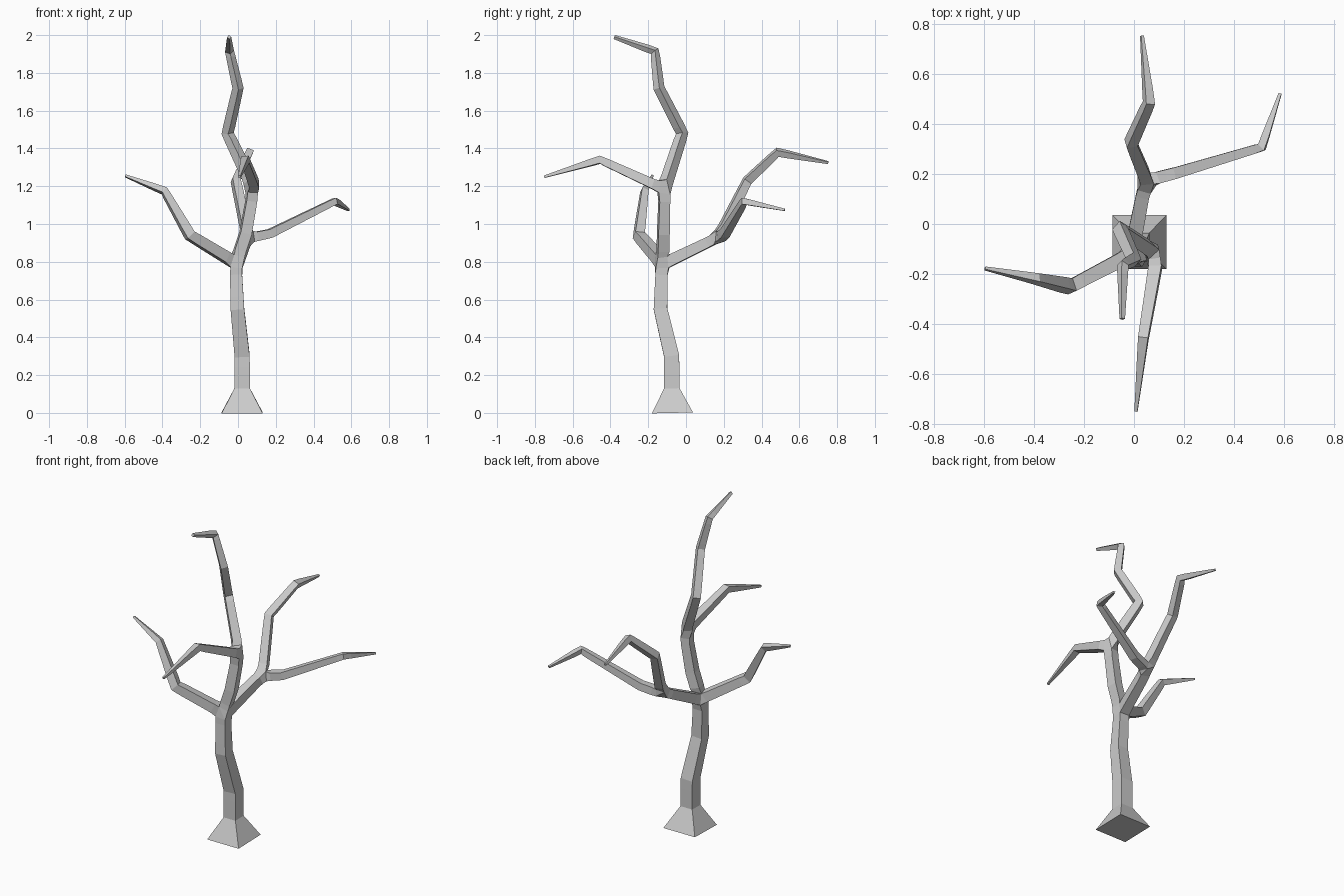
import bpy

# Each limb: list of (x, y, z, half width); limbs after the first start at a fork
fork_low = (-0.01, -0.125, 0.795, 0.032)
fork_top = (0.075, -0.115, 1.195, 0.028)
fork_back = (0.05, 0.165, 0.928, 0.027)

limbs = [
    # flared trunk up to the lower fork
    [(0.022, -0.072, 0, 0.109), (0.022, -0.075, 0.13, 0.041), (0.022, -0.076, 0.30, 0.04),
     (-0.003, -0.135, 0.55, 0.036), (-0.01, -0.13, 0.73, 0.032), fork_low],
    # upper trunk to the upper fork
    [fork_low, (0.01, -0.122, 0.86, 0.03), (0.04, -0.12, 0.95, 0.03),
     (0.07, -0.115, 1.12, 0.028), fork_top],
    # crown leader
    [fork_top, (0.055, -0.095, 1.25, 0.026), (-0.055, -0.02, 1.48, 0.023),
     (0.0, -0.143, 1.72, 0.021), (-0.045, -0.165, 1.915, 0.017), (-0.047, -0.38, 1.99, 0.008)],
    # front branch
    [fork_top, (0.085, -0.175, 1.212, 0.026), (0.038, -0.455, 1.34, 0.02),
     (0.008, -0.75, 1.25, 0.006)],
    # left branch
    [fork_low, (-0.065, -0.15, 0.825, 0.029), (-0.255, -0.25, 0.94, 0.026),
     (-0.39, -0.22, 1.175, 0.018), (-0.597, -0.178, 1.255, 0.006)],
    # back limb to its fork
    [fork_low, (0.0, -0.065, 0.815, 0.03), (0.035, 0.115, 0.902, 0.027), fork_back],
    # back right branch
    [fork_back, (0.1, 0.187, 0.935, 0.024), (0.17, 0.205, 0.95, 0.023),
     (0.512, 0.308, 1.12, 0.017), (0.585, 0.522, 1.075, 0.006)],
    # back upright branch
    [fork_back, (0.04, 0.2, 0.985, 0.025), (-0.012, 0.325, 1.23, 0.022),
     (0.06, 0.485, 1.38, 0.019), (0.032, 0.753, 1.325, 0.006)],
]

# Join the limbs into one skeleton, sharing fork points
points, edges = [], []
for limb in limbs:
    ids = []
    for p in limb:
        if p not in points:
            points.append(p)
        ids.append(points.index(p))
    edges += list(zip(ids, ids[1:]))

mesh = bpy.data.meshes.new("bare_tree")
mesh.from_pydata([p[:3] for p in points], edges, [])
tree = bpy.data.objects.new("bare_tree", mesh)
bpy.context.collection.objects.link(tree)

# Square-section skin over the skeleton
skin = tree.modifiers.new("Skin", 'SKIN')
skin.branch_smoothing = 0
skin.use_smooth_shade = False
for i, (sv, p) in enumerate(zip(mesh.skin_vertices[0].data, points)):
    sv.radius = (p[3], p[3])
    sv.use_root = i == 0
